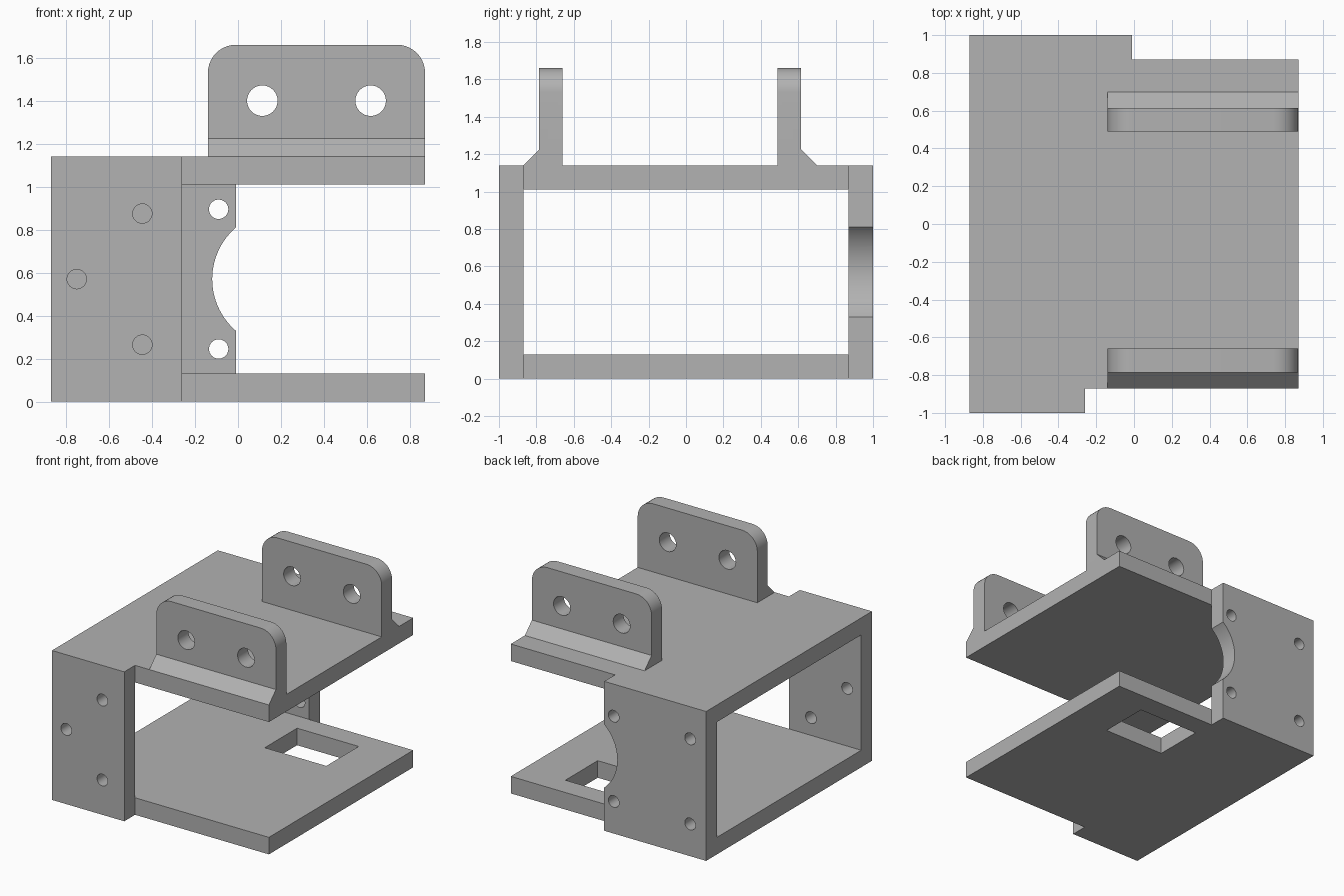
import bpy
import bmesh
from math import radians
from mathutils import Matrix, Vector

if "Cube" in bpy.data.objects:
    bpy.data.objects.remove(bpy.data.objects["Cube"], do_unlink=True)

grey = bpy.data.materials.new("plain grey")
grey.use_nodes = True
colour = (0.445, 0.445, 0.445, 1)
grey.diffuse_color = colour
grey.node_tree.nodes["Principled BSDF"].inputs["Base Color"].default_value = colour

# Overall dimensions
END, SIDE, INNER, HEIGHT = 0.87, 1.0, 0.87, 1.14
FLOOR, CEILING, MID = 0.13, 1.01, 0.57
FRONT_EDGE, BACK_EDGE = -0.26, -0.01


def finish(bm, name):
    bmesh.ops.recalc_face_normals(bm, faces=bm.faces)
    mesh = bpy.data.meshes.new(name)
    bm.to_mesh(mesh)
    bm.free()
    mesh.materials.append(grey)
    obj = bpy.data.objects.new(name, mesh)
    bpy.context.collection.objects.link(obj)
    return obj


def prism(name, points, sweep, round_top=0):
    """Extrude a flat outline; optionally round its top end corners."""
    bm = bmesh.new()
    face = bm.faces.new([bm.verts.new(p) for p in points])
    moved = bmesh.ops.extrude_face_region(bm, geom=[face])["geom"]
    verts = [v for v in moved if isinstance(v, bmesh.types.BMVert)]
    bmesh.ops.translate(bm, verts=verts, vec=Vector(sweep))
    if round_top:
        top = max(v.co.z for v in bm.verts)
        edges = [e for e in bm.edges
                 if all(abs(v.co.z - top) < 1e-4 for v in e.verts)
                 and abs(e.verts[0].co.x - e.verts[1].co.x) < 1e-4]
        bmesh.ops.bevel(bm, geom=edges, offset=round_top, segments=10,
                        profile=0.5, affect='EDGES')
    return finish(bm, name)


def rod(x, y, z, radius, depth=0.3, segments=32):
    """Cylinder along y, used to drill holes."""
    bm = bmesh.new()
    bmesh.ops.create_cone(bm, cap_ends=True, segments=segments, radius1=radius,
                          radius2=radius, depth=depth,
                          matrix=Matrix.Translation((x, y, z))
                          @ Matrix.Rotation(radians(90), 4, 'X'))
    return finish(bm, "drill")


def combine(target, tool, operation):
    mod = target.modifiers.new("combine", 'BOOLEAN')
    mod.operation, mod.solver, mod.object = operation, 'EXACT', tool
    bpy.context.view_layer.objects.active = target
    bpy.ops.object.modifier_apply(modifier=mod.name)
    bpy.data.objects.remove(tool, do_unlink=True)


def plan(x0, x1, inner, outer_front, outer_back, z):
    return [(x0, -outer_front, z), (FRONT_EDGE, -outer_front, z),
            (FRONT_EDGE, -inner, z), (x1, -inner, z), (x1, inner, z),
            (BACK_EDGE, inner, z), (BACK_EDGE, outer_back, z), (x0, outer_back, z)]


# Frame block, hollowed so that floor, ceiling and two side walls remain
frame = prism("bracket_frame", plan(-END, END, INNER, SIDE, SIDE, 0), (0, 0, HEIGHT))
tunnel = prism("tunnel", plan(-1, 1, 1.1, INNER, INNER, FLOOR), (0, 0, CEILING - FLOOR))
combine(frame, tunnel, 'DIFFERENCE')

# Rectangular slot in the floor
x0, x1, y0, y1 = 0.005, 0.525, 0.315, 0.705
slot = prism("slot", [(x0, y0, -0.1), (x1, y0, -0.1), (x1, y1, -0.1), (x0, y1, -0.1)],
             (0, 0, 0.35))
combine(frame, slot, 'DIFFERENCE')

# Screw holes in the front wall and the back wall
wall = (SIDE + INNER) / 2
for x, dz in ((-0.75, 0), (-0.445, 0.305), (-0.445, -0.305)):
    combine(frame, rod(x, -wall, MID + dz, 0.045), 'DIFFERENCE')
for x in (-0.735, -0.09):
    for dz in (-0.325, 0.325):
        combine(frame, rod(x, wall, MID + dz, 0.045), 'DIFFERENCE')

# Round bite in the free edge of the back wall
combine(frame, rod(0.197, wall, MID, 0.317, segments=96), 'DIFFERENCE')

# Mounting lugs: chamfered foot, rounded top corners, two holes each
for foot, out in ((-0.87, -1), (0.70, 1)):
    face, back = foot - out * 0.085, foot - out * 0.21
    outline = [(foot, HEIGHT), (face, 1.225), (face, 1.66), (back, 1.66),
               (back, 1.08), (face, 1.08)]
    lug = prism("lug", [(-0.14, y, z) for y, z in outline], (END + 0.14, 0, 0),
                round_top=0.13)
    for x in (0.113, 0.617):
        combine(lug, rod(x, (face + back) / 2, 1.40, 0.071), 'DIFFERENCE')
    combine(frame, lug, 'UNION')

# Smooth the holes and rounded corners, keep the edges sharp
bpy.ops.object.select_all(action='DESELECT')
frame.select_set(True)
bpy.context.view_layer.objects.active = frame
bpy.ops.object.shade_smooth_by_angle(angle=radians(30))
